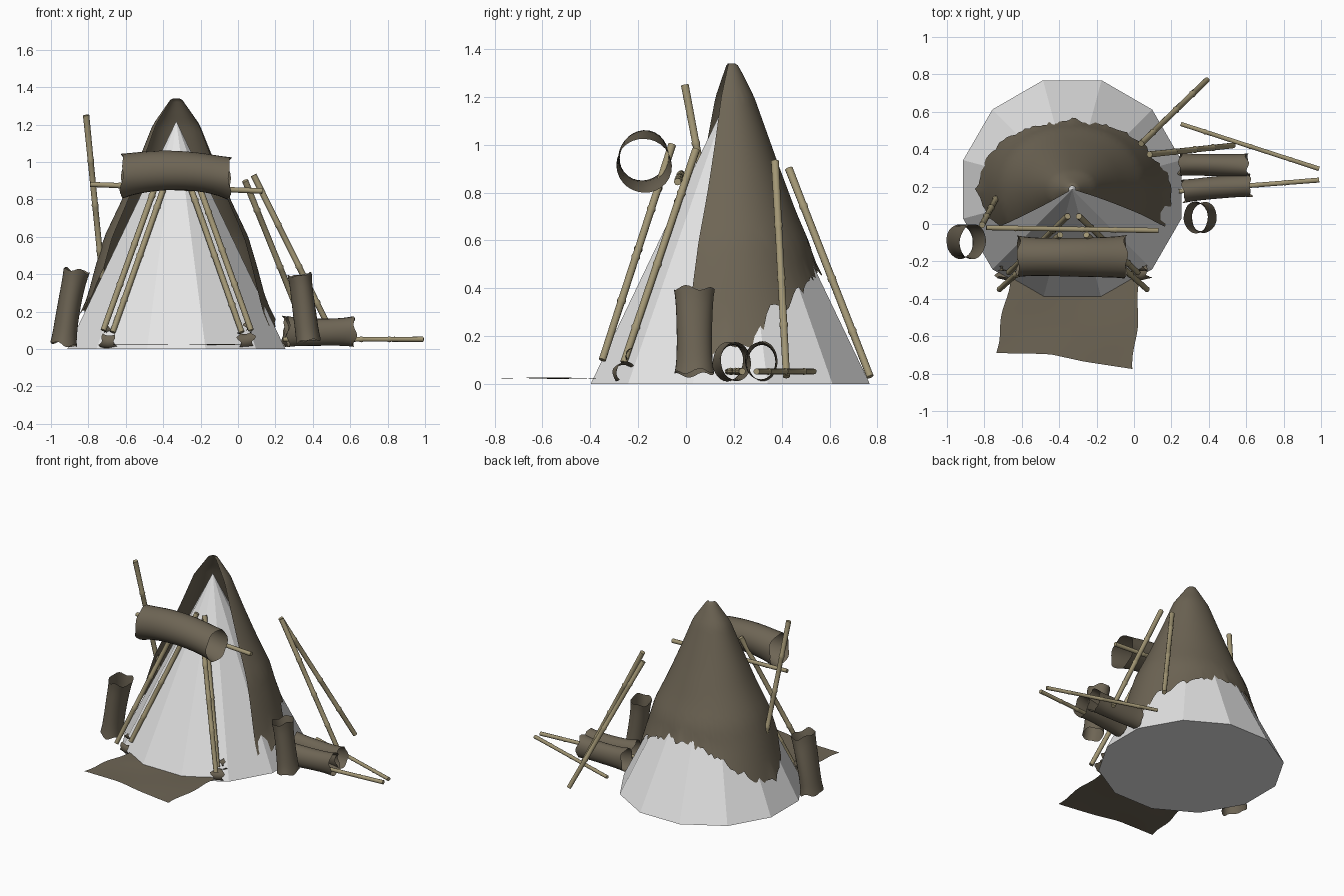
import bpy, math, random
from mathutils import Vector

if "Cube" in bpy.data.objects:
    bpy.data.objects.remove(bpy.data.objects["Cube"])

random.seed(4)


def material(name, rgb):
    m = bpy.data.materials.new(name)
    m.diffuse_color = (*rgb, 1)
    m.use_nodes = True
    m.node_tree.nodes["Principled BSDF"].inputs["Base Color"].default_value = m.diffuse_color
    return m


HIDE = material("brown_hide", (0.155, 0.13, 0.09))
WOOD = material("pale_wood", (0.36, 0.305, 0.175))
WHITE = material("off_white", (0.8, 0.8, 0.8))


def make(name, verts, faces, mat, smooth=True):
    me = bpy.data.meshes.new(name)
    me.from_pydata([tuple(v) for v in verts], [], faces)
    me.materials.append(mat)
    for p in me.polygons:
        p.use_smooth = smooth
    ob = bpy.data.objects.new(name, me)
    bpy.context.collection.objects.link(ob)
    if smooth:
        bpy.ops.object.select_all(action='DESELECT')
        ob.select_set(True)
        bpy.context.view_layer.objects.active = ob
        bpy.ops.object.shade_smooth_by_angle(angle=math.radians(40))
    return ob


def interp(table, x):
    """Piecewise linear lookup in a list of (x, value) sorted by x."""
    if x <= table[0][0]:
        return table[0][1]
    for (a, va), (b, vb) in zip(table, table[1:]):
        if x <= b:
            return va + (vb - va) * (x - a) / (b - a)
    return table[-1][1]


def frame(axis):
    axis = axis.normalized()
    ref = Vector((0, 1, 0)) if abs(axis.y) < 0.8 else Vector((1, 0, 0))
    u = axis.cross(ref).normalized()
    return u, axis.cross(u)


# Wooden pole with slightly raised growth rings
def pole(name, a, b, r=0.017, sides=10):
    a, b = Vector(a), Vector(b)
    u, v = frame(b - a)
    prof = [(0, 0.9)]
    for k in (0.22, 0.5, 0.76):
        k += random.uniform(-0.06, 0.06)
        prof += [(k - 0.012, 0.93), (k, 1.14), (k + 0.012, 0.93)]
    prof.append((1, 1.0))
    verts, faces = [], []
    for t, s in prof:
        for j in range(sides):
            w = 2 * math.pi * j / sides
            verts.append(a.lerp(b, t) + (u * math.cos(w) + v * math.sin(w)) * r * s)
    for i in range(len(prof) - 1):
        for j in range(sides):
            k = (j + 1) % sides
            faces.append((i*sides + j, i*sides + k, (i+1)*sides + k, (i+1)*sides + j))
    faces.append(tuple(reversed(range(sides))))
    faces.append(tuple(range(len(verts) - sides, len(verts))))
    make(name, verts, faces, WOOD)


# Open hide tube along a bent line; ru and rv are the two radii
def hide_roll(name, a, mid, b, ru, rv, sweep=360, start=0, wob=0.006, sides=28, rings=12):
    a, mid, b = Vector(a), Vector(mid), Vector(b)
    ctrl = mid * 2 - (a + b) / 2
    u, v = frame(b - a)
    ph = random.uniform(0, 6)
    closed = sweep == 360
    n = sides if closed else sides + 1
    verts, faces = [], []
    for i in range(rings + 1):
        t = i / rings
        c = a * (1-t)**2 + ctrl * 2*t*(1-t) + b * t*t
        flare = 1 + 0.07 * abs(2*t - 1)**6 - 0.03 * math.sin(math.pi * t)
        for j in range(n):
            w = math.radians(start + sweep * j / sides)
            edge = wob * (2*t - 1) * (math.sin(3*w + ph) + math.sin(5*w + 2*ph))
            k = flare + 0.03 * math.sin(2*w + 4*t + ph)
            verts.append(c + (u*math.cos(w)*ru + v*math.sin(w)*rv) * k
                         + (b - a).normalized() * edge)
    for i in range(rings):
        for j in range(sides):
            k = (j + 1) % n
            faces.append((i*n + j, i*n + k, (i+1)*n + k, (i+1)*n + j))
    make(name, verts, faces, HIDE)


# Tent body: low-poly twelve-sided cone
CX, CY, R, H = -0.33, 0.185, 0.604, 1.22
ring = [(CX + R * math.cos(math.radians(15 + 30*i)),
         CY + R * math.sin(math.radians(15 + 30*i)), 0) for i in range(12)]
make("tent_cone", ring + [(CX, CY, H)],
     [(i, (i + 1) % 12, 12) for i in range(12)] + [tuple(reversed(range(12)))], WHITE, False)

# Hide cover draped over the back of the cone, with a ragged hem
SIDE = [(0.1, .525), (.3, .47), (.45, .43), (.6, .385), (.8, .29), (1.0, .205), (1.2, .125),
        (1.3, .055), (1.335, .03), (1.34, .018)]
BACK = [(0.1, .53), (.46, .362), (.58, .335), (.72, .275), (.92, .2), (1.2, .1),
        (1.3, .05), (1.335, .03), (1.34, .018)]
HEM = [(-23, .13), (0, .14), (14, .19), (22, .31), (35, .34), (50, .42), (70, .45), (90, .47),
       (110, .46), (130, .41), (150, .29), (168, .2), (190, .21), (198, .3), (207, .44)]
COLS, ROWS = 84, 26
verts, faces = [], []
for i in range(COLS + 1):
    f = i / COLS
    hem = interp(HEM, -22 + 229 * f) + random.uniform(-0.018, 0.018) + 0.014 * math.sin(i * 0.9)
    for j in range(ROWS + 1):
        g = (j / ROWS) ** 1.5
        z = 1.34 + (hem - 1.34) * g
        # the flap edges spread a little towards the hem
        deg = (-17 - 5*g) + ((210 - 3*g) - (-17 - 5*g)) * f
        th = math.radians(deg)
        back = max(0, math.sin(th)) ** 2
        r = interp(SIDE, z) * (1 - back) + interp(BACK, z) * back
        off = math.radians((deg % 30) - 15)
        off = math.radians(15) - abs(off)
        cone = R * (1 - z / H) * math.cos(math.radians(15)) / math.cos(math.radians(15) - off)
        r = max(r, cone + 0.006)
        verts.append((CX + r * math.cos(th), CY + r * math.sin(th), z))
n = ROWS + 1
for i in range(COLS):
    for j in range(ROWS):
        faces.append((i*n + j, i*n + j + 1, (i+1)*n + j + 1, (i+1)*n + j))
make("hide_cover", verts, faces, HIDE)

# Hide mat on the ground before the entrance
verts, faces = [], []
M = 14
for i in range(M + 1):
    for j in range(M + 1):
        s, t = i / M, j / M
        xl, xr = -0.66 - 0.08 * t, 0.035 - 0.04 * t
        front = interp([(0, -.69), (.4, -.695), (.65, -.735), (1, -.775)], s)
        x = xl + (xr - xl) * s + 0.008 * math.sin(9 * t + 3 * s)
        verts.append((x, -0.27 + (front + 0.27) * t,
                      0.024 + 0.003 * math.sin(6*s) * math.cos(5*t)))
for i in range(M):
    for j in range(M):
        k = i * (M + 1) + j
        faces.append((k, k + M + 1, k + M + 2, k + 1))
make("ground_mat", verts, faces, HIDE)

# Drying rack: two pairs of crossed legs mirrored about the tent axis, plus a crossbar
for side, s in (("left", -1), ("right", 1)):
    mx = -0.325
    pole(f"rack_leg_outer_{side}", (mx + s*.395, -.35, .10), (mx + s*.07, -.058, 1.0))
    pole(f"rack_leg_inner_{side}", (mx + s*.345, -.26, .09), (mx + s*.03, .042, .98))
    # small curled hide scraps at the feet
    hide_roll(f"foot_scrap_{side}", (mx + s*.40, -.25, .05), (mx + s*.365, -.26, .042),
              (mx + s*.325, -.265, .045), .04, .04, 190, 40, .008, 10, 4)
    hide_roll(f"foot_strip_{side}", (mx + s*.39, -.22, .12), (mx + s*.38, -.22, .12),
              (mx + s*.365, -.22, .115), .03, .03, 110, 60, .006, 8, 2)
pole("rack_crossbar", (-.79, -.02, .88), (.13, -.035, .845), .015)
hide_roll("rack_roll", (-.62, -.172, .925), (-.33, -.178, .955), (-.045, -.175, .912), .108, .106)

# Loose poles leaning on the tent and lying on the ground
pole("leaning_pole_left", (-.725, .16, .38), (-.812, -.005, 1.25))
pole("leaning_pole_right_a", (.53, .42, .03), (.083, .372, .93))
pole("leaning_pole_right_b", (.39, .77, .03), (.038, .43, .90))
pole("ground_pole_a", (.25, .535, .052), (.99, .295, .052), .013)
pole("ground_pole_b", (.24, .175, .052), (.99, .235, .052), .014)

# Hide rolls lying on the right and standing on both sides
hide_roll("lying_roll_back", (.245, .32, .095), (.42, .315, .09), (.605, .312, .095), .076, .06)
hide_roll("lying_roll_front", (.265, .175, .093), (.44, .195, .09), (.62, .208, .093), .076, .06)
hide_roll("standing_roll_right", (.376, .035, .045), (.352, .035, .22), (.33, .035, .395), .062, .078)
hide_roll("standing_roll_left", (-.932, -.095, .025), (-.905, -.09, .22), (-.862, -.095, .42),
          .066, .088)
